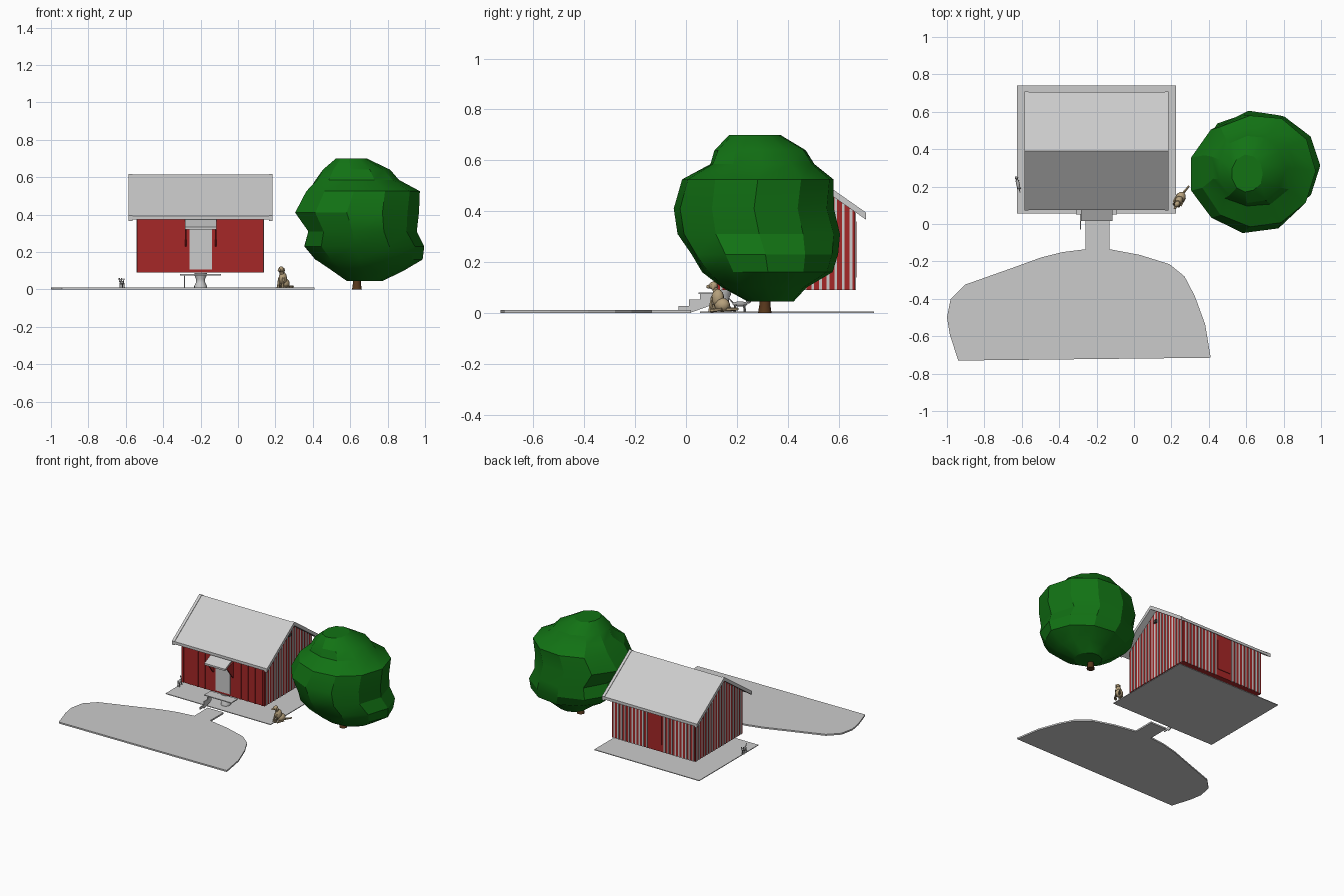
import bpy, bmesh, math, random
from mathutils import Vector, Matrix

cube = bpy.data.objects.get("Cube")
if cube:
    bpy.data.objects.remove(cube)
random.seed(4)


def material(name, r, g, b):
    m = bpy.data.materials.new(name)
    m.use_nodes = True
    m.diffuse_color = (r, g, b, 1)
    m.node_tree.nodes["Principled BSDF"].inputs["Base Color"].default_value = (r, g, b, 1)
    return m


GREY = material("light grey", .6, .6, .6)
RED = material("barn red", .38, .02, .02)
GREEN = material("leaf green", .006, .17, .007)
BROWN = material("bark brown", .1, .04, .012)
TAN = material("dog tan", .46, .35, .2)
FUR = material("cat grey", .4, .4, .4)
DARK = material("dark grey", .06, .06, .06)


def finish(name, bm, mat, smooth=None):
    bmesh.ops.recalc_face_normals(bm, faces=bm.faces)
    me = bpy.data.meshes.new(name)
    bm.to_mesh(me)
    bm.free()
    me.materials.append(mat)
    ob = bpy.data.objects.new(name, me)
    bpy.context.collection.objects.link(ob)
    if smooth:
        bpy.ops.object.select_all(action='DESELECT')
        ob.select_set(True)
        bpy.context.view_layer.objects.active = ob
        bpy.ops.object.shade_smooth_by_angle(angle=math.radians(smooth))
    return ob


def add_box(bm, x, y, z):
    mid = [(a + b) / 2 for a, b in (x, y, z)]
    size = [b - a for a, b in (x, y, z)]
    bmesh.ops.create_cube(bm, size=1, matrix=Matrix.Translation(mid) @ Matrix.Diagonal((*size, 1)))


def box(name, x, y, z, mat):
    bm = bmesh.new()
    add_box(bm, x, y, z)
    return finish(name, bm, mat)


def prism(name, outline, axis, low, high, mat):
    # Extrude a 2D outline along x or z
    bm = bmesh.new()
    at = (lambda p: (low, *p)) if axis == 'x' else (lambda p: (*p, low))
    face = bm.faces.new([bm.verts.new(at(p)) for p in outline])
    new = bmesh.ops.extrude_face_region(bm, geom=[face])["geom"]
    move = Vector((high - low, 0, 0)) if axis == 'x' else Vector((0, 0, high - low))
    bmesh.ops.translate(bm, vec=move, verts=[v for v in new if isinstance(v, bmesh.types.BMVert)])
    return finish(name, bm, mat)


def loft(name, rings, mat, sides, smooth, jitter=0):
    # Stack elliptical rings: z, x range, y range
    bm = bmesh.new()
    loops = []
    for z, x0, x1, y0, y1 in rings:
        loop = []
        for i in range(sides):
            a = math.tau * i / sides
            k = 1 + random.uniform(-jitter, jitter)
            loop.append(bm.verts.new(((x0 + x1) / 2 + k * math.cos(a) * (x1 - x0) / 2,
                                      (y0 + y1) / 2 + k * math.sin(a) * (y1 - y0) / 2, z)))
        loops.append(loop)
    for a, b in zip(loops, loops[1:]):
        for i in range(sides):
            j = (i + 1) % sides
            bm.faces.new((a[i], a[j], b[j], b[i]))
    bm.faces.new(loops[0])
    bm.faces.new(loops[-1])
    return finish(name, bm, mat, smooth)


def animal(name, blobs, limbs, place, angle, mat):
    # Ellipsoids and tapered limbs; the animal faces its own -y
    bm = bmesh.new()
    for centre, size in blobs:
        bmesh.ops.create_uvsphere(bm, u_segments=10, v_segments=7, radius=1,
                                  matrix=Matrix.Translation(centre) @ Matrix.Diagonal((*size, 1)))
    for a, b, r in limbs:
        a, b = Vector(a), Vector(b)
        turn = (b - a).to_track_quat('Z', 'Y').to_matrix().to_4x4()
        bmesh.ops.create_cone(bm, cap_ends=True, segments=6, radius1=r, radius2=r * .7,
                              depth=(b - a).length,
                              matrix=Matrix.Translation((a + b) / 2) @ turn)
    ob = finish(name, bm, mat, 50)
    ob.location = place
    ob.rotation_euler.z = angle


# Yard slab and front path
box("yard_slab", (-.625, .225), (.055, .74), (0, .005), GREY)
prism("path", [(-.26, .02), (-.26, -.135), (-.38, -.15), (-.5, -.18), (-.665, -.24), (-.905, -.325),
               (-.98, -.4), (-1, -.5), (-.985, -.59), (-.94, -.73), (.41, -.715), (.38, -.535),
               (.325, -.385), (.27, -.28), (.19, -.215), (.03, -.165), (-.13, -.135), (-.13, .02)],
      'z', 0, .011, GREY)

# House shell with gables
RIDGE, HALF, SLOPE, BASE = .39, .275, .7, .09
LEFT, RIGHT = -.54, .135


def under_roof(y):
    return .594 - SLOPE * abs(y - RIDGE)


front, back = RIDGE - HALF, RIDGE + HALF
prism("house_walls", [(front, BASE), (back, BASE), (back, under_roof(back)),
                      (RIDGE, under_roof(RIDGE)), (front, under_roof(front))], 'x', LEFT, RIGHT, RED)


# Roof chevron with raised end boards
def chevron(name, x0, x1, reach, lift, thick):
    top = [(RIDGE + s * reach, .613 + lift - SLOPE * reach * abs(s)) for s in (-1, 0, 1)]
    return prism(name, top + [(y, z - thick) for y, z in reversed(top)], 'x', x0, x1, GREY)


chevron("roof", -.58, .18, .315, 0, .02)
for name, x in (("right_end_board", -.585), ("left_end_board", .165)):
    chevron(name, x, x + .02, .318, .004, .028)

# Pale vertical strips on the gables and back wall, red battens in front
bm = bmesh.new()
for i in range(18):
    y = front + .018 + i * .03
    top = min(under_roof(y), under_roof(y + .011))
    for x in (LEFT, RIGHT):
        add_box(bm, (x - .003, x + .003), (y, y + .011), (BASE, top))
for i in range(23):
    x = LEFT + .01 + i * .029
    if not -.28 < x < -.17:
        add_box(bm, (x, x + .011), (back - .003, back + .003), (BASE, under_roof(back)))
finish("wall_strips", bm, GREY)
bm = bmesh.new()
for i in range(12):
    x = LEFT + .01 + i * .058
    if not -.29 < x < -.12:
        add_box(bm, (x, x + .012), (front - .004, front), (BASE, under_roof(front)))
finish("front_battens", bm, RED)
box("back_shutter", (-.27, -.165), (back, back + .005), (.14, .36), RED)
box("gable_lamp", (RIGHT, RIGHT + .015), (RIDGE - .012, RIDGE + .012), (.5, .52), DARK)

# Door, canopy and brackets
box("door", (-.26, -.14), (front - .006, front), (.105, .33), GREY)
prism("canopy", [(.015, .32), (front, .365), (front, .378), (.015, .333)], 'x', -.283, -.115, GREY)
for name, x in (("right_bracket", -.283), ("left_bracket", -.123)):
    prism(name, [(front, .23), (front, .35), (.03, .326), (.045, .315), (front - .012, .24)],
          'x', x, x + .008, RED)

# Porch plate, stepped side plate and pedestal
box("porch_plate", (-.31, -.09), (.05, .125), (.075, .081), GREY)
prism("step_side", [(-.03, .01), (-.03, .028), (.012, .028), (.012, .052), (.055, .052),
                    (.055, .078), (.1, .078), (.1, .03), (.015, 0), (.015, .01)],
      'x', -.289, -.283, GREY)
loft("pedestal", [(z, -.2 - r, -.2 + r, .145 - r, .145 + r) for z, r in
                  ((.005, .034), (.018, .034), (.035, .025), (.055, .024), (.07, .031), (.088, .034))],
     GREY, 16, 40)

# Tree
loft("tree_crown", [(.045, .58, .775, .24, .425), (.1, .5, .89, .14, .48), (.16, .4, .98, .065, .58),
                    (.23, .335, 1, .02, .605), (.31, .36, .95, -.03, .605), (.41, .295, .965, -.045, .58),
                    (.525, .36, .965, -.025, .59), (.585, .41, .86, .09, .51), (.64, .45, .81, .11, .475),
                    (.7, .52, .69, .17, .37)], GREEN, 11, 25, .025)
loft("tree_trunk", [(z, .635 - r, .635 + r, .31 - r, .31 + r) for z, r in
                    ((0, .027), (.03, .022), (.15, .02))], BROWN, 9, 40)

# Sitting dog
legs = []
for s in (-1, 1):
    legs += [((s * .013, -.028, .002), (s * .013, -.018, .06), .008),
             ((s * .02, -.02, .006), (s * .022, .03, .01), .008)]
animal("dog", [((0, .02, .028), (.027, .032, .028)), ((0, 0, .055), (.022, .026, .036)),
               ((0, -.02, .104), (.015, .018, .016)), ((0, -.038, .1), (.008, .014, .008)),
               ((.014, -.014, .1), (.004, .007, .013)), ((-.014, -.014, .1), (.004, .007, .013))],
       legs + [((0, -.005, .07), (0, -.017, .1), .014), ((0, .04, .01), (.01, .095, .012), .008)],
       (.24, .125, .003), -.5, TAN)

# Walking cat
legs = [((s * .006, y, .002), (s * .006, y * .85, .03), .004) for s in (-1, 1) for y in (-.02, .022)]
animal("cat", [((0, 0, .032), (.01, .031, .01)), ((0, -.035, .043), (.009, .01, .009))],
       legs + [((s * .006, -.034, .048), (s * .007, -.034, .058), .004) for s in (-1, 1)]
       + [((0, .028, .036), (0, .045, .055), .003)],
       (-.62, .212, .003), math.pi + .25, FUR)
